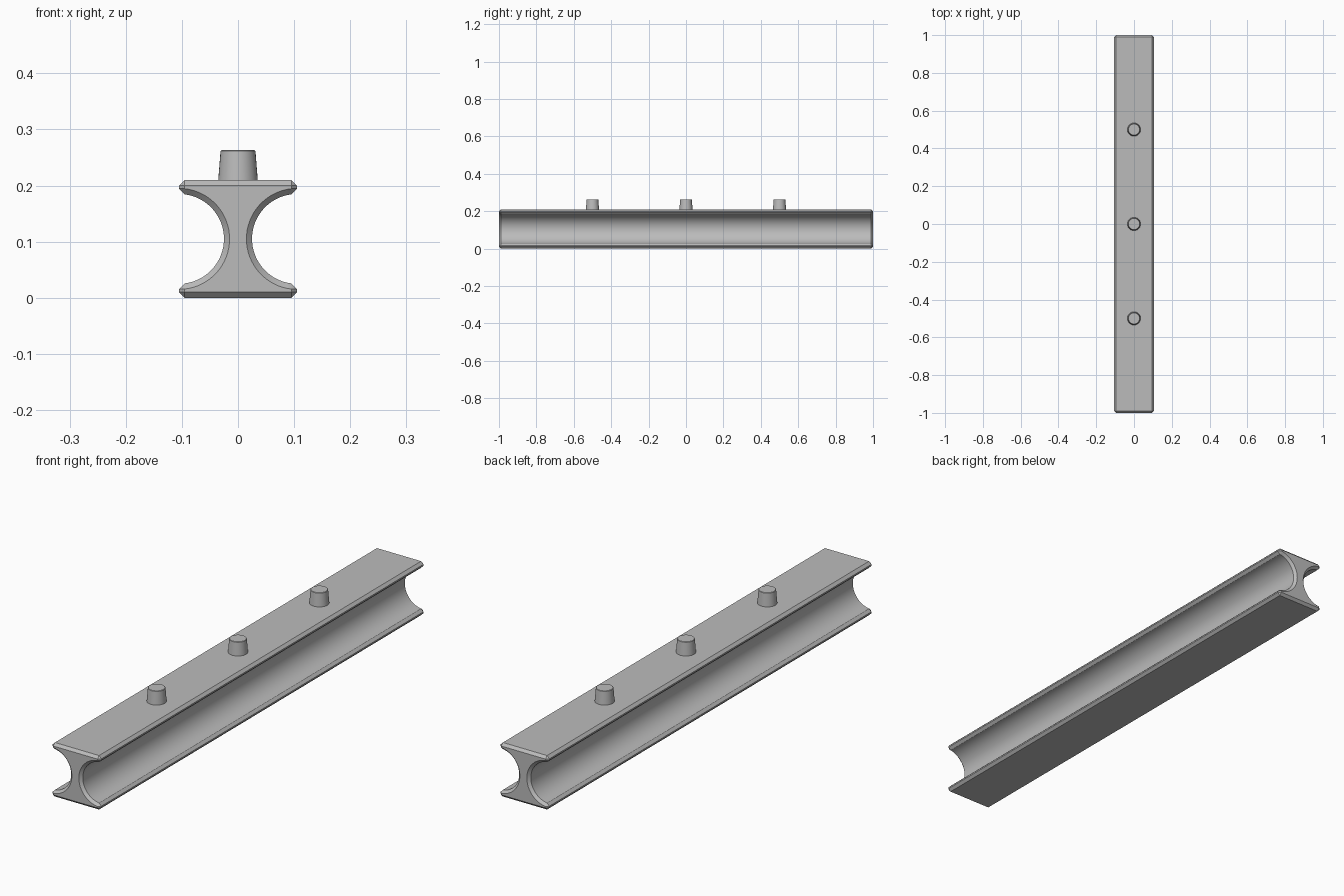
import bpy, bmesh, math

cube = bpy.data.objects.get("Cube")
if cube:
    bpy.data.objects.remove(cube, do_unlink=True)

HALF = 0.105      # half of the square section
BEVEL = 0.01
GROOVE = 0.08     # groove radius
STEPS = 32

grey = bpy.data.materials.new("plain grey")
grey.use_nodes = True
colour = (0.5, 0.5, 0.5, 1)
grey.diffuse_color = colour
grey.node_tree.nodes["Principled BSDF"].inputs["Base Color"].default_value = colour


def finish(name, bm):
    bmesh.ops.remove_doubles(bm, verts=bm.verts, dist=0.0001)
    bmesh.ops.recalc_face_normals(bm, faces=bm.faces)
    mesh = bpy.data.meshes.new(name)
    bm.to_mesh(mesh)
    bm.free()
    mesh.materials.append(grey)
    obj = bpy.data.objects.new(name, mesh)
    bpy.context.collection.objects.link(obj)
    bpy.ops.object.select_all(action='DESELECT')
    obj.select_set(True)
    bpy.context.view_layer.objects.active = obj
    bpy.ops.object.shade_smooth_by_angle(angle=math.radians(30))
    return obj


def section(inset):
    """Square section with round side grooves; inset gives the chamfered end."""
    radius = GROOVE + inset
    edge = HALF - BEVEL
    start = math.acos(-BEVEL / radius)
    top = HALF - inset
    lip = edge if inset else HALF
    low = radius * math.sin(start)
    right = [(edge, top), (lip, HALF - BEVEL), (lip, low + BEVEL * (not inset))]
    for i in range(STEPS + 1):
        a = start + (2 * math.pi - 2 * start) * i / STEPS
        right.append((HALF + radius * math.cos(a), radius * math.sin(a)))
    right += [(x, -z) for x, z in reversed(right[:3])]
    return right + [(-x, -z) for x, z in right]


# Grooved beam with chamfered ends
bm = bmesh.new()
rings = []
for y, inset in ((-1, BEVEL), (BEVEL - 1, 0), (1 - BEVEL, 0), (1, BEVEL)):
    rings.append([bm.verts.new((x, y, z + HALF)) for x, z in section(inset)])
for a, b in zip(rings, rings[1:]):
    for i in range(len(a)):
        j = (i + 1) % len(a)
        bm.faces.new((a[i], a[j], b[j], b[i]))
bm.faces.new(rings[0])
bm.faces.new(rings[-1])
finish("grooved_beam", bm)

# Tapered pegs along the top
for name, y in (("front_peg", -0.5), ("middle_peg", 0), ("back_peg", 0.5)):
    bm = bmesh.new()
    bmesh.ops.create_cone(bm, cap_ends=True, segments=32,
                          radius1=0.036, radius2=0.031, depth=0.063)
    rim = [e for e in bm.edges if all(v.co.z > 0 for v in e.verts)]
    bmesh.ops.bevel(bm, geom=rim, offset=0.0015, segments=1, affect='EDGES')
    peg = finish(name, bm)
    peg.location = (0, y, 0.2315)
